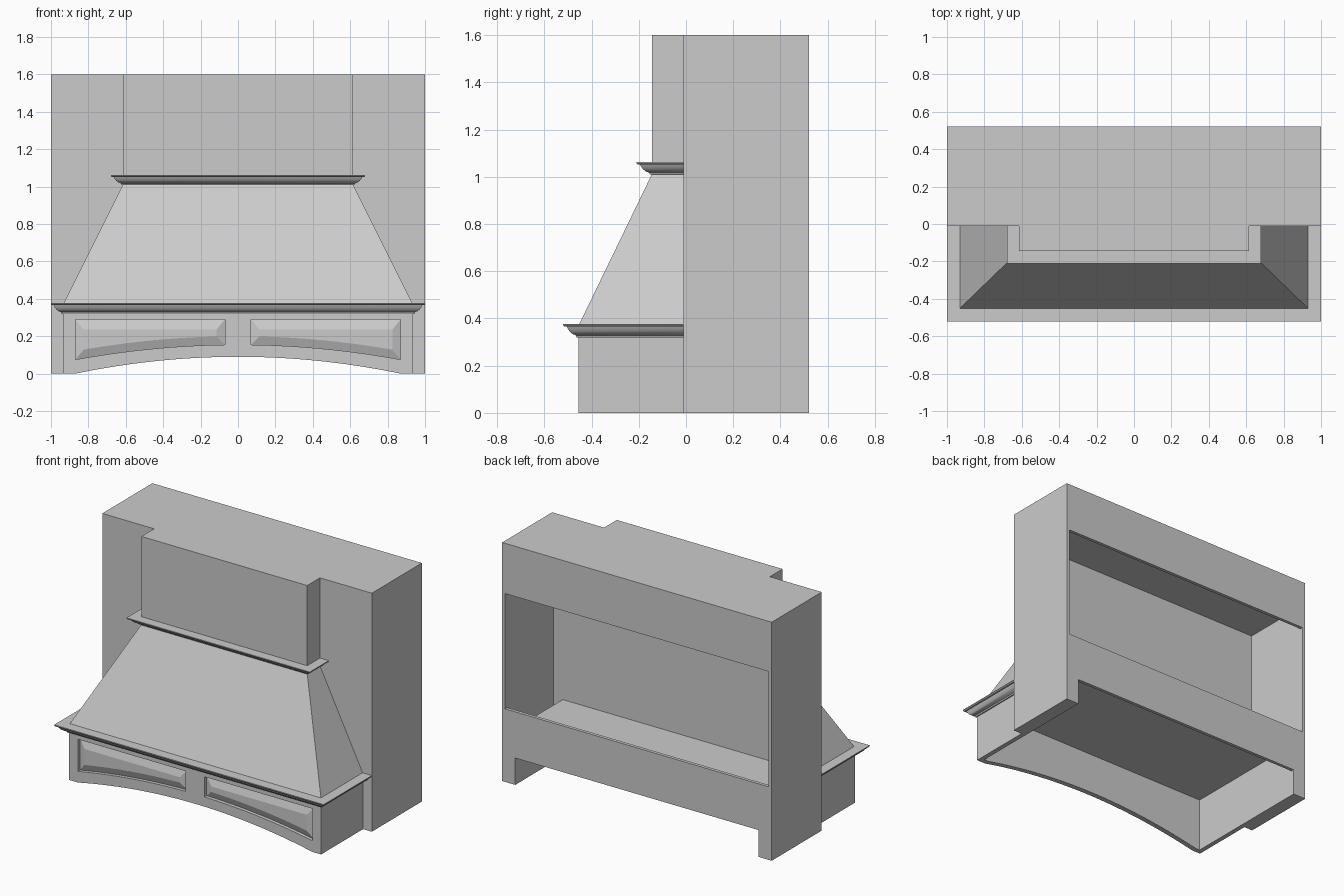
import bpy, bmesh

if "Cube" in bpy.data.objects:
    bpy.data.objects.remove(bpy.data.objects["Cube"])

GREY = bpy.data.materials.new("plain grey")
GREY.diffuse_color = (0.6, 0.6, 0.6, 1)
GREY.use_nodes = True
GREY.node_tree.nodes["Principled BSDF"].inputs["Base Color"].default_value = GREY.diffuse_color


def make(name, verts, faces):
    me = bpy.data.meshes.new(name)
    me.from_pydata(verts, [], faces)
    bm = bmesh.new()
    bm.from_mesh(me)
    bmesh.ops.recalc_face_normals(bm, faces=bm.faces)
    bm.to_mesh(me)
    bm.free()
    me.materials.append(GREY)
    ob = bpy.data.objects.new(name, me)
    bpy.context.collection.objects.link(ob)
    return ob


def loft(name, rings):
    """Skin equal closed rings and cap both ends."""
    n = len(rings[0])
    verts = [v for r in rings for v in r]
    faces = [(k * n + i, k * n + (i + 1) % n, (k + 1) * n + (i + 1) % n, (k + 1) * n + i)
             for k in range(len(rings) - 1) for i in range(n)]
    faces += [tuple(range(n)), tuple(range(len(verts) - n, len(verts)))]
    return make(name, verts, faces)


def rect(x, y0, y1, z):
    return [(-x, y0, z), (x, y0, z), (x, y1, z), (-x, y1, z)]


def box(name, x0, x1, y0, y1, z0, z1):
    return loft(name, [[(x0, y0, z), (x1, y0, z), (x1, y1, z), (x0, y1, z)] for z in (z0, z1)])


def outline(x0, x1, low, top, y, n=16):
    """Flat outline with a curved lower edge."""
    xs = [x0 + (x1 - x0) * i / n for i in range(n + 1)]
    return [(x, y, low(x)) for x in xs] + [(x1, y, top), (x0, y, top)]


def cut(target, cutters):
    for c in cutters:
        c.hide_render = True
        m = target.modifiers.new("cut", 'BOOLEAN')
        m.operation, m.solver, m.object = 'DIFFERENCE', 'EXACT', c
        bpy.context.view_layer.objects.active = target
        bpy.ops.object.modifier_apply(modifier=m.name)
        bpy.data.objects.remove(c)


def arch(x):
    return 0.09 * (1 - (x / 0.87) ** 2)


def panel_low(x):
    return 0.155 - 0.08 * (x / 0.87) ** 2


# Wall cabinet: hollow, with a window in the back and an open underside
cabinet = box("cabinet", -1, 1, -0.01, 0.52, 0, 1.6)
cut(cabinet, [
    box("cavity", -0.978, 0.978, 0.01, 0.498, 0.376, 1.425),
    box("window", -0.978, 0.978, 0.45, 0.6, 0.49, 1.263),
    box("underside", -0.903, 0.903, -0.1, 0.498, -0.1, 0.37),
    box("notch", -0.903, 0.903, 0.45, 0.6, -0.1, 0.18),
    box("leg_gap", 0.908, 0.978, 0.01, 0.498, 0.02, 0.4),
    box("leg_gap", -0.978, -0.908, 0.01, 0.498, 0.02, 0.4),
])

# Lower hood body: hollow, arched front edge, two panel recesses
body = box("hood_body", -0.935, 0.935, -0.455, 0, 0, 0.376)
spans = [(-0.87, -0.07), (0.07, 0.87)]
arch_xs = [-0.87 + 1.74 * i / 24 for i in range(25)]
arch_cut = loft("arch", [[(x, y, arch(x)) for x in arch_xs] + [(0.87, y, -0.1), (-0.87, y, -0.1)]
                         for y in (-0.6, -0.3)])
cut(body, [box("hollow", -0.903, 0.903, -0.42, 0.1, -0.1, 0.37), arch_cut]
    + [loft("recess", [outline(a, b, panel_low, 0.29, y) for y in (-0.6, -0.43)]) for a, b in spans])

# Raised door panels with sloping borders
for a, b in spans:
    loft("raised_panel", [
        outline(a, b, panel_low, 0.29, -0.425),
        outline(a, b, panel_low, 0.29, -0.432),
        outline(a + 0.045, b - 0.045, lambda x: panel_low(x) + 0.045, 0.235, -0.45)])

# Tapered hood and chimney
loft("tapered_hood", [rect(0.935, -0.455, 0, 0.37), rect(0.615, -0.145, 0, 1.01)])
box("chimney", -0.615, 0.615, -0.145, 0, 1.0, 1.6)

# Cove mouldings mitred round three sides: (outward, up)
COVE = [(-0.01, 0), (0.008, 0), (0.012, 0.008), (0.024, 0.013), (0.036, 0.022),
        (0.045, 0.034), (0.05, 0.044), (0.06, 0.044), (0.065, 0.05), (0.065, 0.055), (-0.01, 0.055)]


def moulding(name, x, y, z, h):
    rings = []
    for sx, at_wall in ((-1, True), (-1, False), (1, False), (1, True)):
        rings.append([(sx * (x + o), -0.005 if at_wall else y - o, z + u * h / 0.055)
                      for o, u in COVE])
    ob = loft(name, rings)
    bpy.ops.object.select_all(action='DESELECT')
    ob.select_set(True)
    bpy.context.view_layer.objects.active = ob
    bpy.ops.object.shade_smooth_by_angle(angle=0.6)


moulding("lower_moulding", 0.935, -0.455, 0.32, 0.057)
moulding("upper_moulding", 0.615, -0.145, 1.01, 0.052)
